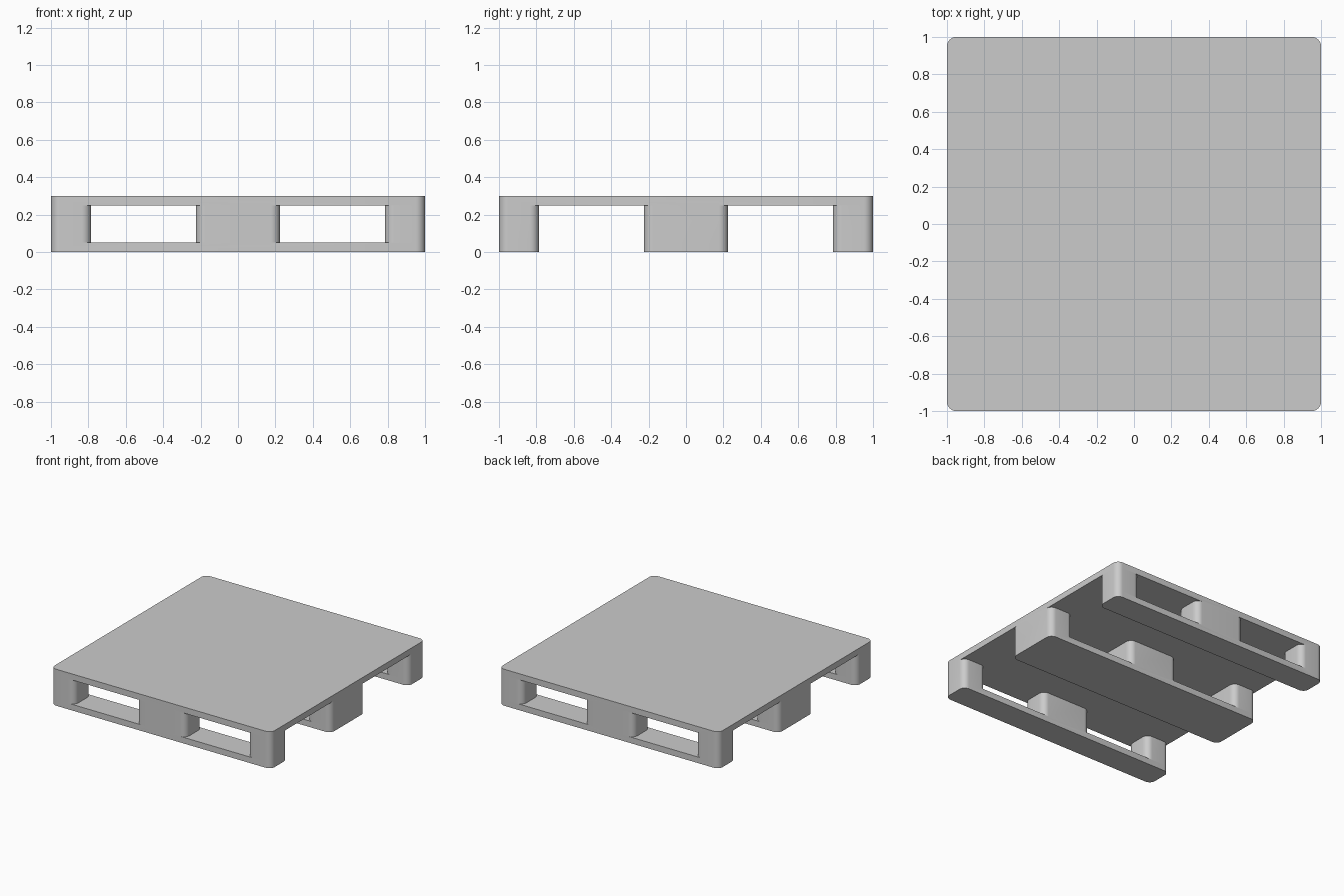
import bpy, bmesh, math

if "Cube" in bpy.data.objects:
    bpy.data.objects.remove(bpy.data.objects["Cube"])

R, SEG = 0.05, 8                    # corner radius and segments, shared by all parts
RUNNER_TOP, DECK_BOTTOM, DECK_TOP = 0.05, 0.25, 0.30
BANDS = [(-1.0, -0.785), (-0.225, 0.225), (0.785, 1.0)]   # block spans in x and y


def rounded_slab(name, xs, ys, zs):
    """Vertical prism with a rounded rectangular footprint."""
    corners = [(xs[1] - R, ys[1] - R), (xs[0] + R, ys[1] - R),
               (xs[0] + R, ys[0] + R), (xs[1] - R, ys[0] + R)]
    outline = []
    for q, (cx, cy) in enumerate(corners):
        for i in range(SEG + 1):
            a = math.pi / 2 * (q + i / SEG)
            outline.append((round(cx + R * math.cos(a), 5),
                            round(cy + R * math.sin(a), 5)))
    bm = bmesh.new()
    low = [bm.verts.new((x, y, zs[0])) for x, y in outline]
    high = [bm.verts.new((x, y, zs[1])) for x, y in outline]
    bm.faces.new(low[::-1])
    bm.faces.new(high)
    n = len(outline)
    for i in range(n):
        j = (i + 1) % n
        bm.faces.new((low[i], low[j], high[j], high[i]))
    mesh = bpy.data.meshes.new(name)
    bm.to_mesh(mesh)
    bm.free()
    obj = bpy.data.objects.new(name, mesh)
    bpy.context.collection.objects.link(obj)
    return obj


# Top deck
pallet = rounded_slab("pallet", (-1, 1), (-1, 1), (DECK_BOTTOM, DECK_TOP))

# Nine blocks under the deck, then three runners along x
parts = [rounded_slab("block", xs, ys, (RUNNER_TOP, DECK_BOTTOM))
         for ys in BANDS for xs in BANDS]
parts += [rounded_slab("runner", (-1, 1), ys, (0, RUNNER_TOP)) for ys in BANDS]

# Fuse into one moulded body
bpy.context.view_layer.objects.active = pallet
for part in parts:
    mod = pallet.modifiers.new("union", 'BOOLEAN')
    mod.operation = 'UNION'
    mod.solver = 'EXACT'
    mod.object = part
    bpy.ops.object.modifier_apply(modifier=mod.name)
    bpy.data.objects.remove(part, do_unlink=True)

# Smooth rounded corners, crisp edges
bpy.ops.object.select_all(action='DESELECT')
pallet.select_set(True)
bpy.ops.object.shade_smooth_by_angle(angle=math.radians(30))
